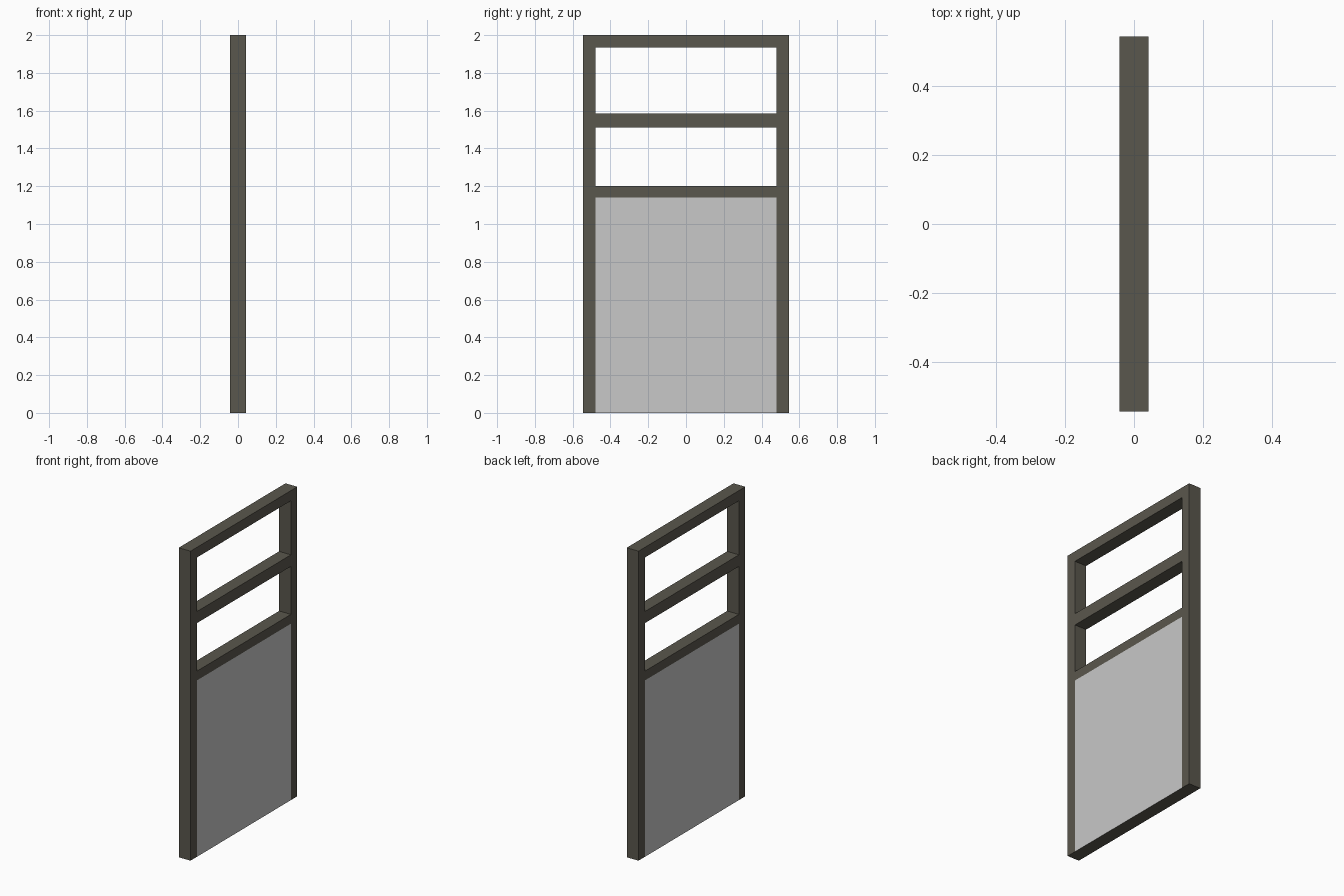
import bpy, bmesh

if "Cube" in bpy.data.objects:
    bpy.data.objects.remove(bpy.data.objects["Cube"])


def material(name, rgb):
    m = bpy.data.materials.new(name)
    m.diffuse_color = (*rgb, 1.0)
    m.use_nodes = True
    m.node_tree.nodes["Principled BSDF"].inputs["Base Color"].default_value = m.diffuse_color
    return m


frame_mat = material("dark_frame", (0.102, 0.095, 0.074))
panel_mat = material("light_grey_panel", (0.578, 0.578, 0.578))

HALF_T = 0.042                                   # half thickness along x
YS = [-0.545, -0.48, 0.48, 0.545]                # stile edges
ZS = [0.0, 1.14, 1.2, 1.51, 1.585, 1.934, 2.0]   # rail edges
OPENINGS = {(1, 2), (1, 4)}                      # two window cells
PANEL = (1, 0)                                   # solid lower cell

# door frame: one flat grid with the window cells left out
bm = bmesh.new()
grid = [[bm.verts.new((-HALF_T, y, z)) for z in ZS] for y in YS]
for i in range(len(YS) - 1):
    for j in range(len(ZS) - 1):
        if (i, j) not in OPENINGS:
            bm.faces.new((grid[i][j], grid[i + 1][j], grid[i + 1][j + 1], grid[i][j + 1]))

# give it thickness, keeping the back
ext = bmesh.ops.extrude_face_region(bm, geom=bm.faces[:], use_keep_orig=True)
moved = [g for g in ext["geom"] if isinstance(g, bmesh.types.BMVert)]
bmesh.ops.translate(bm, verts=moved, vec=(2 * HALF_T, 0, 0))
bmesh.ops.recalc_face_normals(bm, faces=bm.faces[:])

# lower panel: light colour on both broad sides
for f in bm.faces:
    c = f.calc_center_median()
    if abs(f.normal.x) > 0.9 and abs(c.y) < YS[2] and c.z < ZS[1]:
        f.material_index = 1

mesh = bpy.data.meshes.new("door_leaf")
bm.to_mesh(mesh)
bm.free()
mesh.materials.append(frame_mat)
mesh.materials.append(panel_mat)
door = bpy.data.objects.new("door_leaf", mesh)
bpy.context.collection.objects.link(door)
